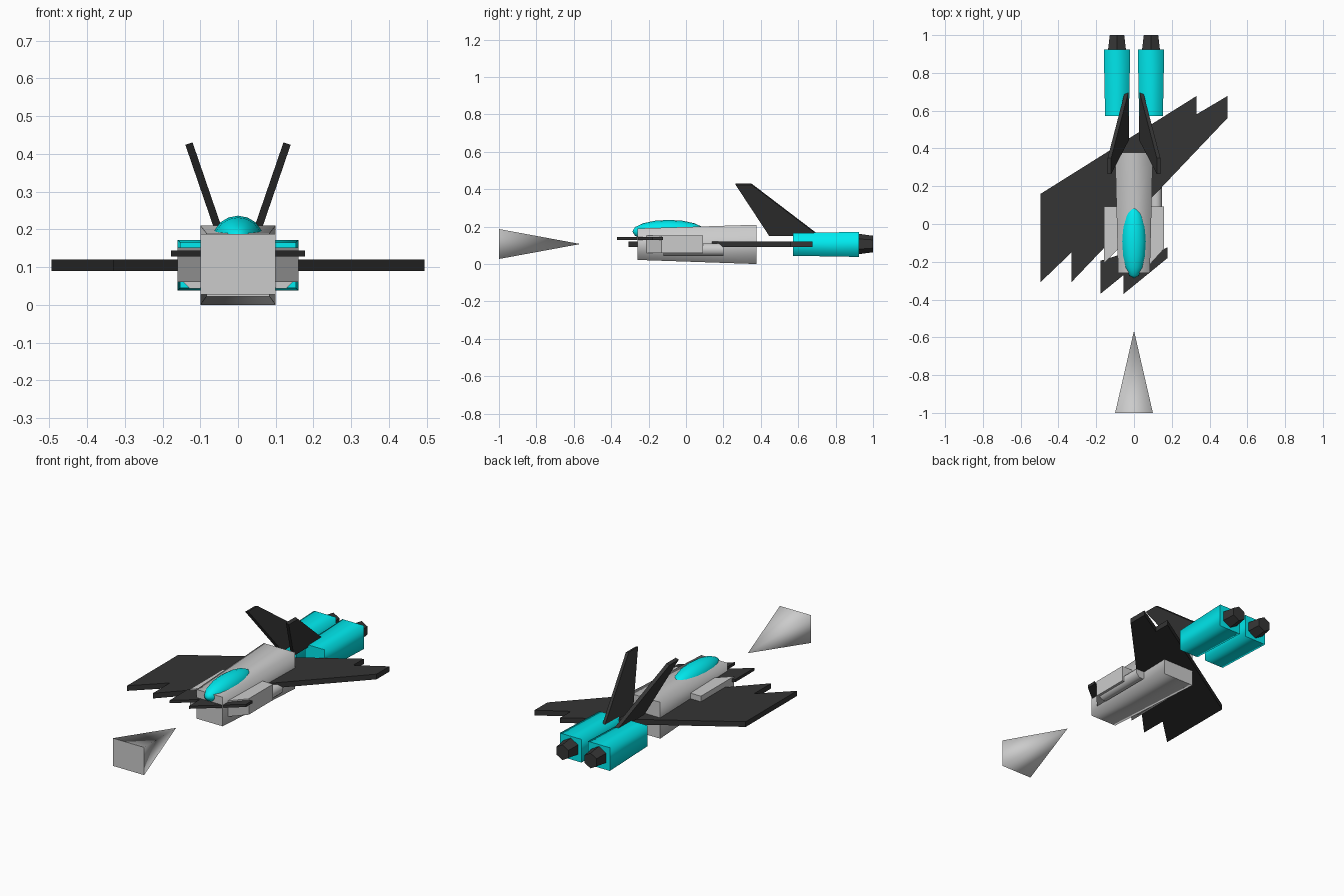
import bpy, math
from mathutils import Vector

if "Cube" in bpy.data.objects:
    bpy.data.objects.remove(bpy.data.objects["Cube"])


def material(name, rgb):
    m = bpy.data.materials.new(name)
    m.diffuse_color = (*rgb, 1)
    m.use_nodes = True
    m.node_tree.nodes["Principled BSDF"].inputs["Base Color"].default_value = m.diffuse_color
    return m


DARK = material("dark", (0.035, 0.035, 0.035))
CYAN = material("cyan", (0.0, 0.83, 0.87))


def build(name, verts, faces, mat=None, smooth=0):
    """Make a mesh object; the first `smooth` faces are smooth shaded."""
    me = bpy.data.meshes.new(name)
    me.from_pydata(verts, [], faces)
    for p in me.polygons:
        p.use_smooth = p.index < smooth
    if mat:
        me.materials.append(mat)
    ob = bpy.data.objects.new(name, me)
    bpy.context.collection.objects.link(ob)
    return ob


def bridge(name, a, b, mat=None, smooth=False):
    """Closed solid between two matching loops."""
    n = len(a)
    faces = [(i, (i + 1) % n, n + (i + 1) % n, n + i) for i in range(n)]
    faces += [tuple(reversed(range(n))), tuple(range(n, 2 * n))]
    return build(name, list(a) + list(b), faces, mat, n if smooth else 0)


def plate(name, outline, z0, z1, mat=None):
    return bridge(name, [(x, y, z0) for x, y in outline],
                  [(x, y, z1) for x, y in outline], mat)


def ring(x, y, z, rx, rz, n, turn):
    """Regular n-sided loop facing along y."""
    angles = [turn + math.tau * i / n for i in range(n)]
    return [(x + rx * math.cos(t), y, z - rz * math.sin(t)) for t in angles]


def rect(y, hx, z0, z1, x=0):
    return [(x - hx, y, z1), (x + hx, y, z1), (x + hx, y, z0), (x - hx, y, z0)]


# Fuselage, widening slightly to the rear
bridge("fuselage", rect(-0.26, 0.084, 0.022, 0.19),
       rect(0.378, 0.1, 0.0, 0.21), smooth=True)

# Detached nose pyramid, pointing back toward the body
build("nose", rect(-1.0, 0.1, 0.027, 0.187) + [(0, -0.565, 0.107)],
      [(0, 1, 4), (1, 2, 4), (2, 3, 4), (3, 0, 4), (3, 2, 1, 0)], smooth=4)

# Canopy bubble
bpy.ops.mesh.primitive_uv_sphere_add(segments=16, ring_count=8, radius=1,
                                     location=(0, -0.092, 0.174),
                                     rotation=(math.pi / 2, 0, 0))
canopy = bpy.context.object
canopy.name = "canopy"
canopy.scale = (0.067, 0.062, 0.195)
canopy.data.materials.append(CYAN)
bpy.ops.object.shade_smooth()

# Wing and foreplane: one skewed plate each, notched at both ends
plate("wing", [(-0.494, 0.16), (-0.494, -0.307), (-0.33, -0.15), (-0.33, -0.307),
               (0.494, 0.56), (0.494, 0.677), (0.33, 0.58), (0.33, 0.677)],
      0.09, 0.12, DARK)
plate("foreplane", [(-0.178, -0.195), (-0.178, -0.37), (-0.055, -0.27),
                    (-0.055, -0.37), (0.178, -0.18), (0.178, -0.122),
                    (0.055, -0.195), (0.055, -0.122)], 0.128, 0.144, DARK)

# Intakes with parallel slanted fronts
plate("intake_right", [(0.06, -0.24), (0.16, -0.13), (0.16, 0.092), (0.06, 0.092)],
      0.06, 0.152)
plate("intake_left", [(-0.16, -0.21), (-0.06, -0.11), (-0.06, 0.092), (-0.16, 0.092)],
      0.06, 0.152)

for side, s in (("left", -1), ("right", 1)):
    # Tube under each intake
    bridge("duct_" + side, ring(s * 0.115, -0.12, 0.077, 0.036, 0.036, 8, math.pi / 8),
           ring(s * 0.115, 0.2, 0.077, 0.036, 0.036, 8, math.pi / 8), smooth=True)

    # Engine block and tapered nozzle
    bridge("engine_" + side, rect(0.572, 0.063, 0.044, 0.165, s * 0.09),
           rect(0.924, 0.07, 0.038, 0.172, s * 0.09), CYAN, True)
    bridge("nozzle_" + side, ring(s * 0.09, 0.92, 0.107, 0.055, 0.055, 6, math.pi / 6),
           ring(s * 0.09, 1.0, 0.107, 0.044, 0.044, 6, math.pi / 6), DARK)

    # Canted tail fin, swept forward
    fin = [(0.036, 0.445, 0.153), (0.036, 0.71, 0.153),
           (0.13, 0.35, 0.427), (0.13, 0.265, 0.427)]
    off = Vector((0.0095, 0, -0.0033))
    loops = [[Vector((s * x, y, z)) + d * Vector((s * off.x, 0, off.z))
              for x, y, z in fin] for d in (s, -s)]
    bridge("tail_fin_" + side, loops[1], loops[0], DARK)

# Consistent outward normals
import bmesh
for ob in bpy.data.objects:
    bm = bmesh.new()
    bm.from_mesh(ob.data)
    bmesh.ops.recalc_face_normals(bm, faces=bm.faces)
    bm.to_mesh(ob.data)
    bm.free()
